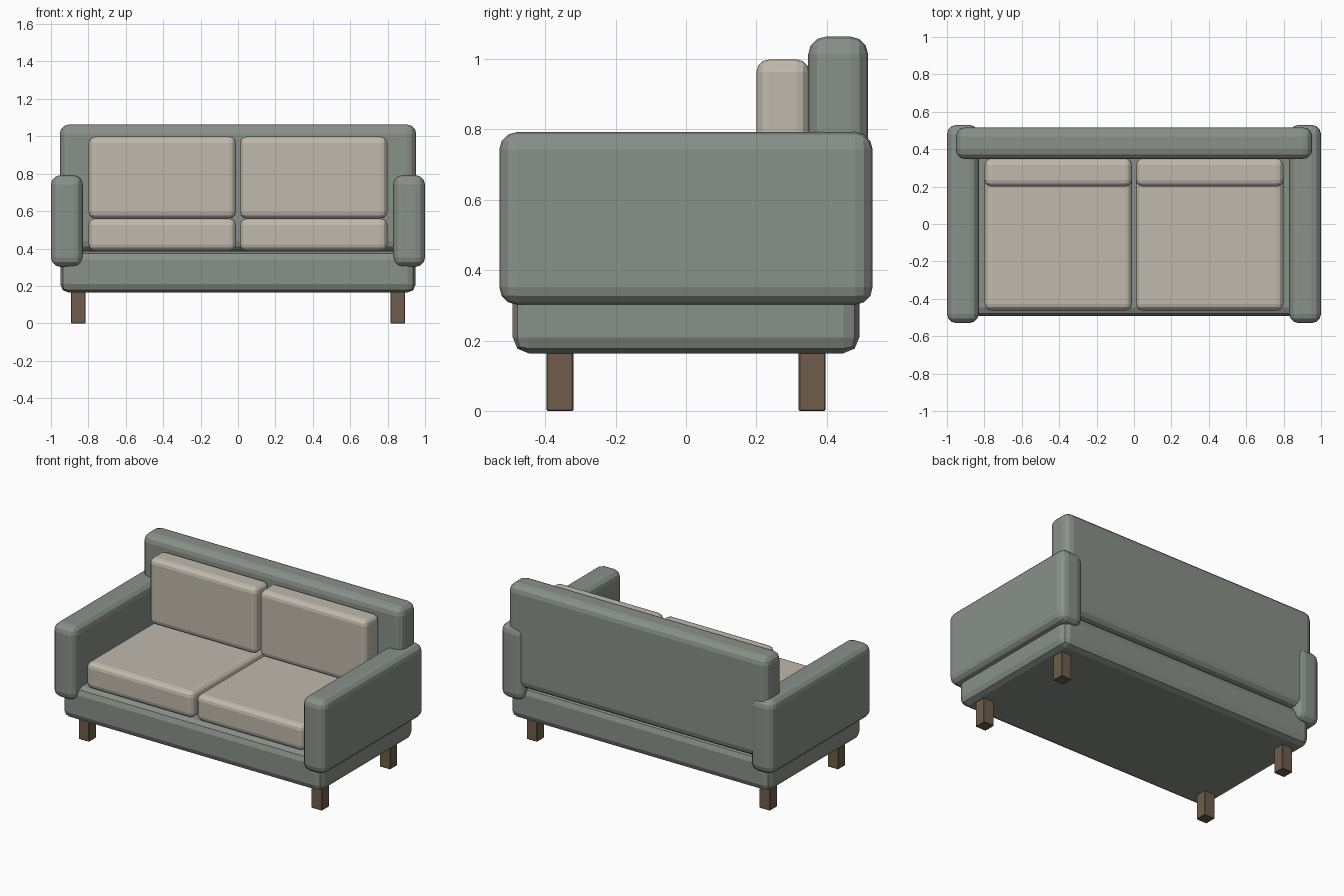
import bpy

if "Cube" in bpy.data.objects:
    bpy.data.objects.remove(bpy.data.objects["Cube"])


def material(name, rgb):
    m = bpy.data.materials.new(name)
    m.diffuse_color = (*rgb, 1)
    m.use_nodes = True
    m.node_tree.nodes["Principled BSDF"].inputs["Base Color"].default_value = m.diffuse_color
    return m


FABRIC = material("grey_green_fabric", (0.25, 0.28, 0.25))
CUSHION = material("cream_fabric", (0.53, 0.49, 0.42))
WOOD = material("brown_wood", (0.16, 0.11, 0.07))


def box(name, x, y, z, mat, bevel=0, segments=3):
    """Rounded box given its (min, max) range on each axis."""
    ranges = (x, y, z)
    bpy.ops.mesh.primitive_cube_add(size=1, location=[(a + b) / 2 for a, b in ranges])
    ob = bpy.context.object
    ob.name = name
    ob.scale = [b - a for a, b in ranges]
    bpy.ops.object.transform_apply(location=False, rotation=False, scale=True)
    ob.data.materials.append(mat)
    if bevel:
        mod = ob.modifiers.new("rounding", 'BEVEL')
        mod.width = bevel
        mod.segments = segments
    return ob


# Frame and backrest
box("base", (-0.95, 0.95), (-0.492, 0.492), (0.164, 0.387), FABRIC, 0.045, 2)
box("backrest", (-0.953, 0.953), (0.347, 0.517), (0.387, 1.063), FABRIC, 0.05)

for side, s in (("left", -1), ("right", 1)):
    def span(a, b):
        return tuple(sorted((s * a, s * b)))

    # Armrest
    box(side + "_armrest", span(0.83, 1.0), (-0.53, 0.53), (0.302, 0.792), FABRIC, 0.05)
    # Seat and back cushions
    box(side + "_seat_cushion", span(0.011, 0.798), (-0.462, 0.35), (0.387, 0.56), CUSHION, 0.035)
    box(side + "_back_cushion", span(0.011, 0.798), (0.2, 0.35), (0.56, 0.998), CUSHION, 0.035)
    # Legs
    for end, y in (("front", -0.358), ("back", 0.358)):
        box(f"{side}_{end}_leg", span(0.815, 0.892), (y - 0.038, y + 0.038), (0, 0.17), WOOD, 0.003, 1)
